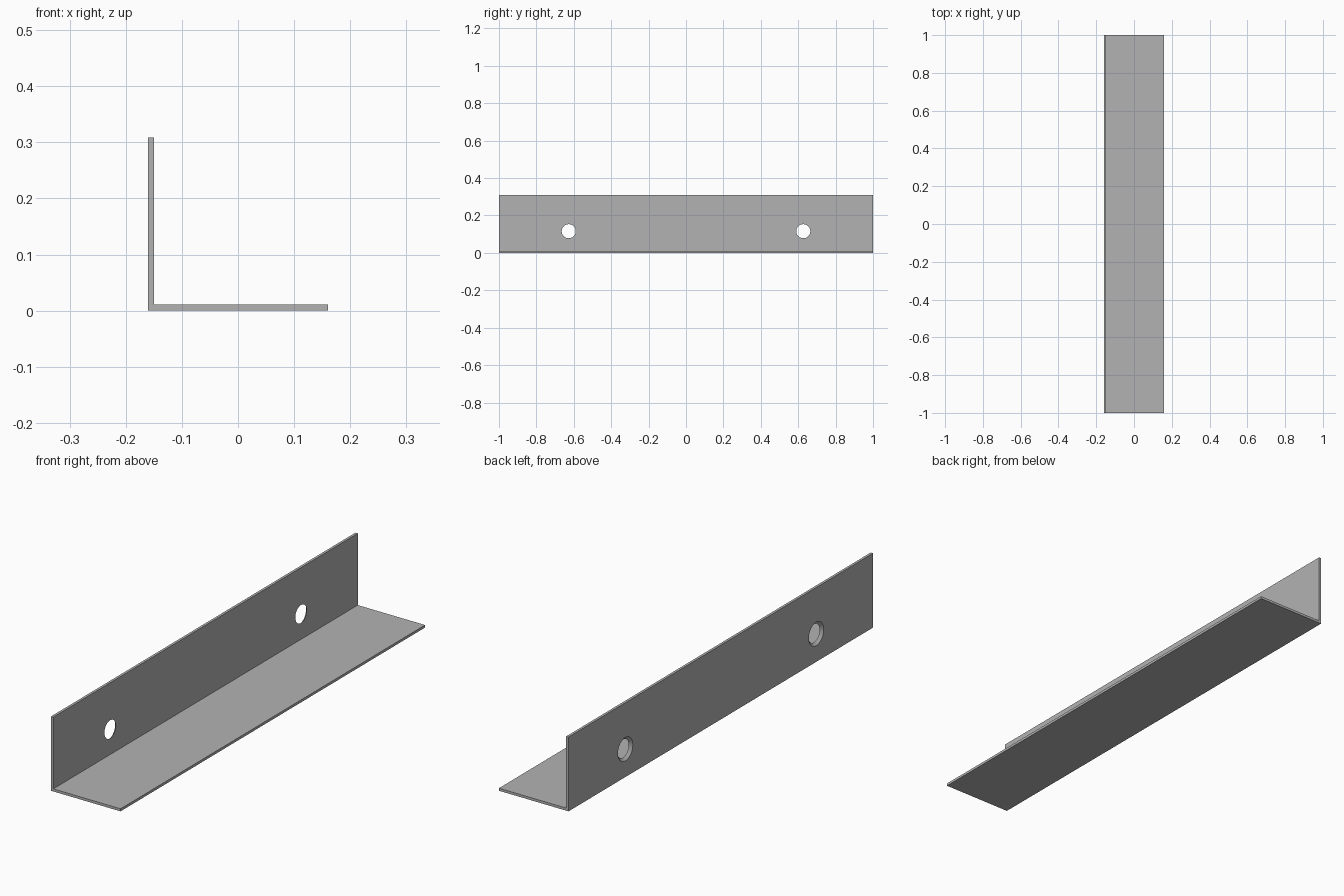
import bpy
import bmesh
from math import pi

cube = bpy.data.objects.get("Cube")
if cube:
    bpy.data.objects.remove(cube, do_unlink=True)

HALF_WIDTH, HALF_LENGTH, HEIGHT, THICK = 0.16, 1.0, 0.309, 0.0107
HOLE_Y, HOLE_Z = 0.627, 0.116
R_INNER, R_OUTER = 0.0375, 0.049

# Plain grey metal
metal = bpy.data.materials.new("grey_metal")
metal.use_nodes = True
grey = (0.45, 0.45, 0.45, 1)
metal.diffuse_color = grey
metal.node_tree.nodes["Principled BSDF"].inputs["Base Color"].default_value = grey

# L-shaped profile extruded along the length
left, right = -HALF_WIDTH, HALF_WIDTH
profile = [(left, 0), (right, 0), (right, THICK), (left + THICK, THICK),
           (left + THICK, HEIGHT), (left, HEIGHT)]
bm = bmesh.new()
face = bm.faces.new([bm.verts.new((x, -HALF_LENGTH, z)) for x, z in profile])
ext = bmesh.ops.extrude_face_region(bm, geom=[face])
verts = [g for g in ext["geom"] if isinstance(g, bmesh.types.BMVert)]
bmesh.ops.translate(bm, verts=verts, vec=(0, 2 * HALF_LENGTH, 0))
bmesh.ops.recalc_face_normals(bm, faces=bm.faces)
mesh = bpy.data.meshes.new("angle_bracket")
bm.to_mesh(mesh)
bm.free()
mesh.materials.append(metal)
bracket = bpy.data.objects.new("angle_bracket", mesh)
bpy.context.collection.objects.link(bracket)
bpy.context.view_layer.objects.active = bracket
bracket.select_set(True)

# Countersunk screw holes, wider on the outer side of the upright flange
flare = (R_OUTER - R_INNER) / 2
for side in (-1, 1):
    bpy.ops.mesh.primitive_cone_add(
        vertices=48, radius1=R_OUTER + flare, radius2=R_INNER - flare,
        depth=2 * THICK, rotation=(0, pi / 2, 0),
        location=(left + THICK / 2, side * HOLE_Y, HOLE_Z))
    cutter = bpy.context.object
    cutter.name = "hole_cutter"
    cutter.hide_render = True
    cutter.data.materials.append(metal)
    bpy.context.view_layer.objects.active = bracket
    cut = bracket.modifiers.new("screw_hole", "BOOLEAN")
    cut.operation = "DIFFERENCE"
    cut.solver = "EXACT"
    cut.object = cutter
    bpy.ops.object.modifier_apply(modifier=cut.name)
    bpy.data.objects.remove(cutter, do_unlink=True)

# Smooth hole walls, sharp flange edges
bracket.select_set(True)
bpy.ops.object.shade_smooth_by_angle()
